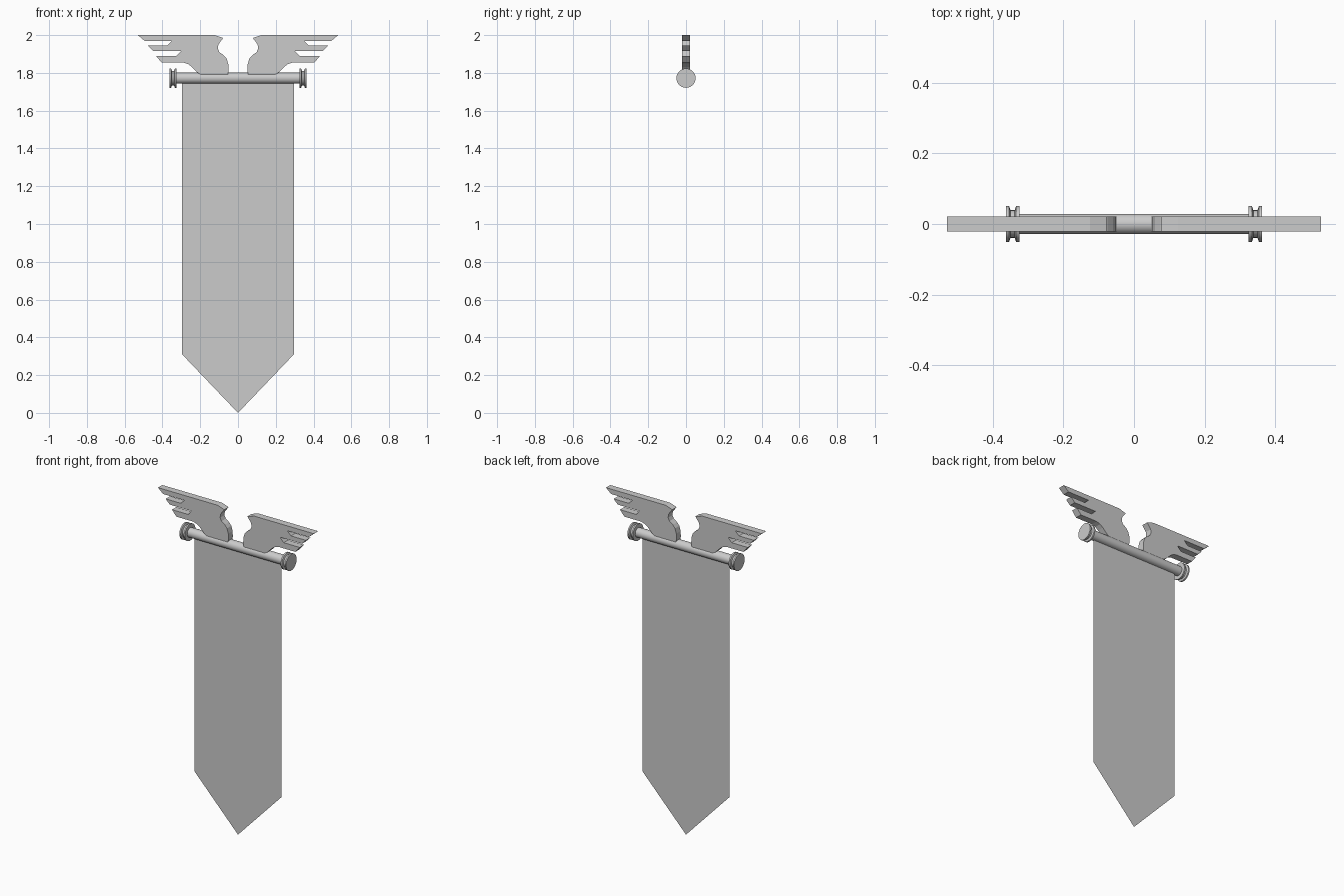
import bpy, bmesh, math
from mathutils import Matrix, Vector

cube = bpy.data.objects.get("Cube")
if cube:
    bpy.data.objects.remove(cube, do_unlink=True)

grey = bpy.data.materials.new("plain_grey")
grey.use_nodes = True
colour = (0.6, 0.6, 0.6, 1)
grey.diffuse_color = colour
grey.node_tree.nodes["Principled BSDF"].inputs["Base Color"].default_value = colour

ROD_Z = 1.772


def finish(name, bm, smooth=False):
    mesh = bpy.data.meshes.new(name)
    bm.to_mesh(mesh)
    bm.free()
    mesh.materials.append(grey)
    obj = bpy.data.objects.new(name, mesh)
    bpy.context.collection.objects.link(obj)
    if smooth:
        bpy.ops.object.select_all(action="DESELECT")
        obj.select_set(True)
        bpy.context.view_layer.objects.active = obj
        bpy.ops.object.shade_smooth_by_angle(angle=math.radians(35))
    return obj


def outline(name, points, depth=0.0, side=1):
    """Flat shape in the xz plane, optionally given a thickness along y."""
    bm = bmesh.new()
    face = bm.faces.new([bm.verts.new((side * x, -depth / 2, z)) for x, z in points])
    if depth:
        new = bmesh.ops.extrude_face_region(bm, geom=[face])["geom"]
        verts = [v for v in new if isinstance(v, bmesh.types.BMVert)]
        bmesh.ops.translate(bm, verts=verts, vec=(0, depth, 0))
        bmesh.ops.recalc_face_normals(bm, faces=bm.faces)
    return finish(name, bm)


def lathe(name, profile, side=1, segments=32):
    """Spin (x, radius) points about the rod axis."""
    bm = bmesh.new()
    verts = [bm.verts.new((side * x, 0, ROD_Z + r)) for x, r in profile]
    edges = [bm.edges.new(pair) for pair in zip(verts, verts[1:])]
    bmesh.ops.spin(bm, geom=verts + edges, cent=(0, 0, ROD_Z), axis=(1, 0, 0),
                   angle=math.tau, steps=segments)
    bmesh.ops.remove_doubles(bm, verts=bm.verts, dist=0.0001)
    bmesh.ops.recalc_face_normals(bm, faces=bm.faces)
    return finish(name, bm, smooth=True)


# Cloth with a pointed lower end
outline("banner_cloth", [(-0.296, ROD_Z), (-0.296, 0.31), (0, 0), (0.296, 0.31), (0.296, ROD_Z)])

# Crossbar
lathe("crossbar", [(-0.34, 0), (-0.34, 0.029), (0.34, 0.029), (0.34, 0)])

# Grooved end caps and feathered wings, mirrored
cap = [(0.325, 0), (0.325, 0.051), (0.334, 0.051), (0.338, 0.039),
       (0.35, 0.039), (0.354, 0.051), (0.363, 0.051), (0.363, 0)]
wing = [(0.53, 2.0), (0.495, 1.97), (0.35, 1.97), (0.375, 1.945),
        (0.477, 1.945), (0.45, 1.917), (0.3, 1.917), (0.325, 1.89),
        (0.434, 1.89), (0.405, 1.855), (0.29, 1.855), (0.265, 1.847), (0.245, 1.832),
        (0.215, 1.802), (0.197, 1.792), (0.178, 1.787), (0.055, 1.787),
        (0.05, 1.81), (0.051, 1.845), (0.06, 1.875), (0.075, 1.893),
        (0.098, 1.909), (0.107, 1.928), (0.104, 1.95), (0.092, 1.967),
        (0.078, 1.985), (0.125, 2.0)]
for label, side in (("left", 1), ("right", -1)):
    lathe(label + "_end_cap", cap, side)
    outline(label + "_wing", wing, 0.042, side)
